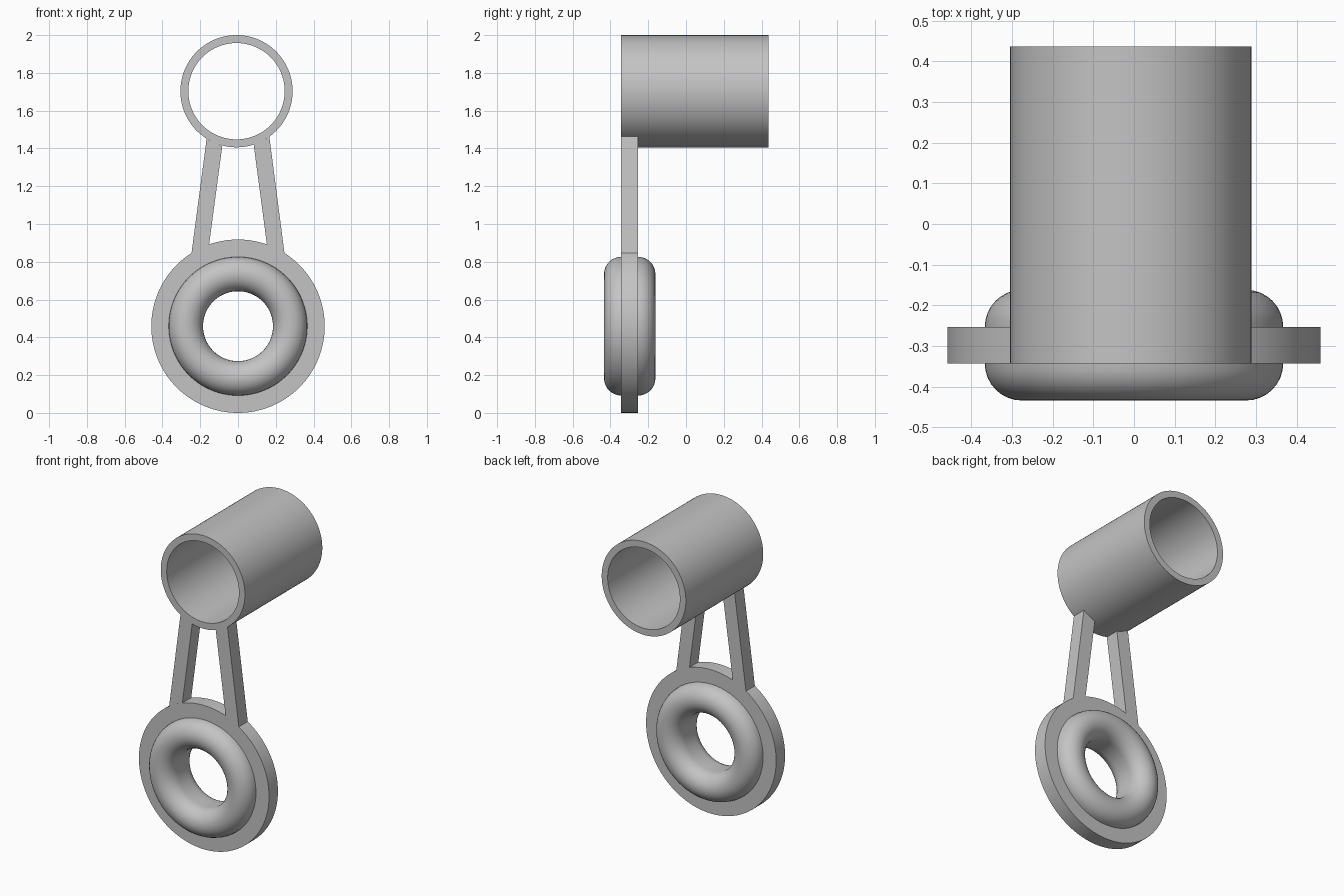
import bpy, bmesh
from math import sin, cos, pi, sqrt, radians

if "Cube" in bpy.data.objects:
    bpy.data.objects.remove(bpy.data.objects["Cube"], do_unlink=True)

grey = bpy.data.materials.new("plain grey")
grey.use_nodes = True
colour = (0.55, 0.55, 0.55, 1)
grey.diffuse_color = colour
grey.node_tree.nodes["Principled BSDF"].inputs["Base Color"].default_value = colour

FRONT, BACK = -0.343, -0.253          # faces of the flat plate
DISC_Z, DISC_R = 0.459, 0.459
TUBE_X, TUBE_Z, TUBE_R = -0.008, 1.703, 0.297


def finish(name, bm):
    bmesh.ops.recalc_face_normals(bm, faces=bm.faces[:])
    mesh = bpy.data.meshes.new(name)
    bm.to_mesh(mesh)
    bm.free()
    mesh.materials.append(grey)
    obj = bpy.data.objects.new(name, mesh)
    bpy.context.collection.objects.link(obj)
    bpy.ops.object.select_all(action='DESELECT')
    obj.select_set(True)
    bpy.context.view_layer.objects.active = obj
    bpy.ops.object.shade_smooth_by_angle(angle=radians(30))
    return obj


def lathe(name, profile, x, z, steps=128):
    """Spin a closed (radius, y) profile about an axis along y."""
    bm = bmesh.new()
    rings = []
    for i in range(steps):
        a = 2 * pi * i / steps
        rings.append([bm.verts.new((x + r * cos(a), y, z + r * sin(a))) for r, y in profile])
    n = len(profile)
    for i in range(steps):
        p, q = rings[i], rings[(i + 1) % steps]
        for j in range(n):
            k = (j + 1) % n
            bm.faces.new((p[j], p[k], q[k], q[j]))
    return finish(name, bm)


# Open tube at the top
lathe("tube", [(TUBE_R, FRONT), (TUBE_R, 0.437), (0.255, 0.437), (0.255, FRONT)],
      TUBE_X, TUBE_Z)

# Flat disc with a half-round ring bulging from each face
MID, BULGE, N = 0.276, 0.091, 16
arc = [(MID + BULGE * cos(pi * i / N), BULGE * sin(pi * i / N)) for i in range(N + 1)]
profile = [(DISC_R, FRONT), (DISC_R, BACK)]
profile += [(r, BACK + d) for r, d in arc]
profile += [(r, FRONT - d) for r, d in reversed(arc)]
lathe("ringed_disc", profile, 0, DISC_Z)


# Two leaning struts, with ends curved to fit the disc and the tube
def strut(name, side):
    def span(outer, inner):
        return [side * (outer + (inner - outer) * i / 6) for i in range(7)]
    low = [(x, DISC_Z + sqrt(DISC_R ** 2 - x * x)) for x in span(0.246, 0.153)]
    high = [(x, TUBE_Z - sqrt(TUBE_R ** 2 - (x - TUBE_X) ** 2)) for x in span(0.166, 0.083)]
    bm = bmesh.new()
    face = bm.faces.new([bm.verts.new((x, FRONT, z)) for x, z in low + high[::-1]])
    result = bmesh.ops.extrude_face_region(bm, geom=[face])
    moved = [v for v in result["geom"] if isinstance(v, bmesh.types.BMVert)]
    bmesh.ops.translate(bm, verts=moved, vec=(0, BACK - FRONT, 0))
    if not face.is_valid or len(bm.faces) < 16:
        bm.faces.new([v for v in bm.verts if v not in moved])
    finish(name, bm)


strut("left_strut", 1)
strut("right_strut", -1)
